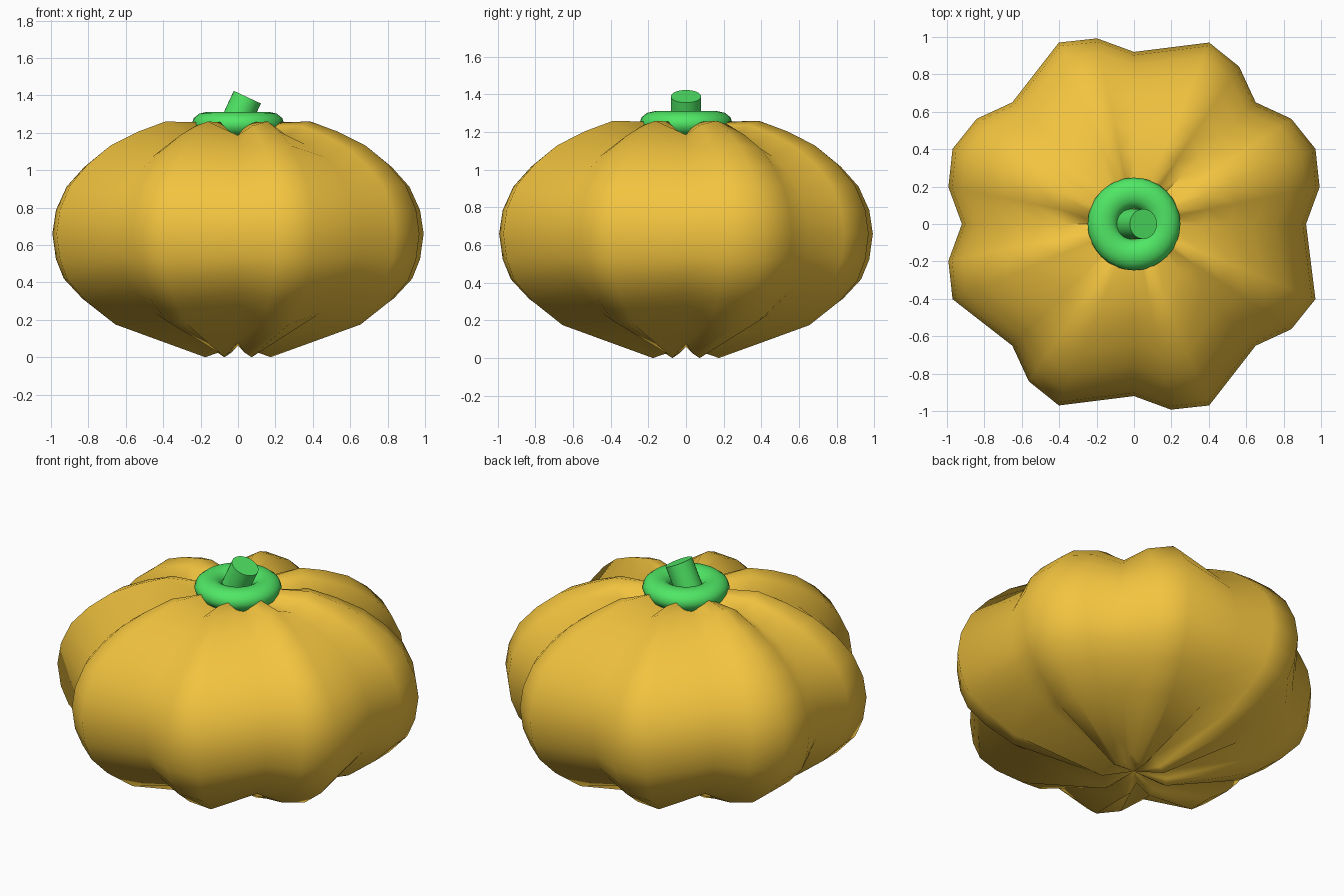
import bpy, bmesh
from math import sin, cos, radians
from mathutils import Vector

if "Cube" in bpy.data.objects:
    bpy.data.objects.remove(bpy.data.objects["Cube"])


def finish(obj, name, mat, angle=60):
    obj.name = name
    obj.data.materials.clear()
    obj.data.materials.append(mat)
    bpy.ops.object.select_all(action='DESELECT')
    bpy.context.view_layer.objects.active = obj
    obj.select_set(True)
    bpy.ops.object.shade_smooth_by_angle(angle=radians(angle))


def material(name, color):
    m = bpy.data.materials.new(name)
    m.diffuse_color = color
    m.use_nodes = True
    m.node_tree.nodes["Principled BSDF"].inputs["Base Color"].default_value = m.diffuse_color
    return m


orange = material("squash_skin", (0.89, 0.55, 0.05, 1))
green = material("stalk_green", (0.08, 0.80, 0.13, 1))

# Ribbed body: eight lobes scaled radially about the centre of a flattened ball
MID = 0.66
profile = [(0.19, 0.00), (0.71, 0.175), (0.88, 0.30), (0.985, 0.41), (1.03, 0.52),
           (1.05, 0.66), (1.03, 0.79), (0.97, 0.92), (0.87, 1.03),
           (0.74, 1.13), (0.58, 1.205), (0.42, 1.26), (0.20, 1.255)]
skipped = {7, 11, 19, 23, 27, 31}
columns = [k for k in range(32) if k not in skipped]
bm = bmesh.new()
rings = []
for r, z in profile:
    ring = []
    for k in columns:
        a = radians(k * 11.25)
        s = (0.92 + 0.13 * abs(sin(4 * a))) / 1.05
        ring.append(bm.verts.new((r * s * cos(a), r * s * sin(a), MID + (z - MID) * s)))
    rings.append(ring)
n = len(columns)
for lo, hi in zip(rings, rings[1:]):
    for i in range(n):
        j = (i + 1) % n
        bm.faces.new((lo[i], lo[j], hi[j], hi[i]))
bottom = bm.verts.new((0, 0, 0.06))
top = bm.verts.new((0, 0, 1.18))
for i in range(n):
    j = (i + 1) % n
    bm.faces.new((rings[0][j], rings[0][i], bottom))
    bm.faces.new((rings[-1][i], rings[-1][j], top))
mesh = bpy.data.meshes.new("pumpkin_body")
bm.to_mesh(mesh)
bm.free()
body = bpy.data.objects.new("pumpkin_body", mesh)
bpy.context.collection.objects.link(body)
finish(body, "pumpkin_body", orange, 80)

# Ring collar around the stem
bpy.ops.mesh.primitive_torus_add(major_radius=0.165, minor_radius=0.083, major_segments=32,
                                 minor_segments=12, location=(0, 0, 1.245))
collar = bpy.context.object
collar.scale.z = 0.8
finish(collar, "stem_collar", green)

# Leaning stem
tilt = radians(25)
axis = Vector((sin(tilt), 0, cos(tilt)))
length = 0.25
bpy.ops.mesh.primitive_cylinder_add(vertices=32, radius=0.08, depth=length,
                                    location=Vector((0.05, 0, 1.39)) - axis * length / 2,
                                    rotation=(0, tilt, 0))
finish(bpy.context.object, "stem", green, 40)
